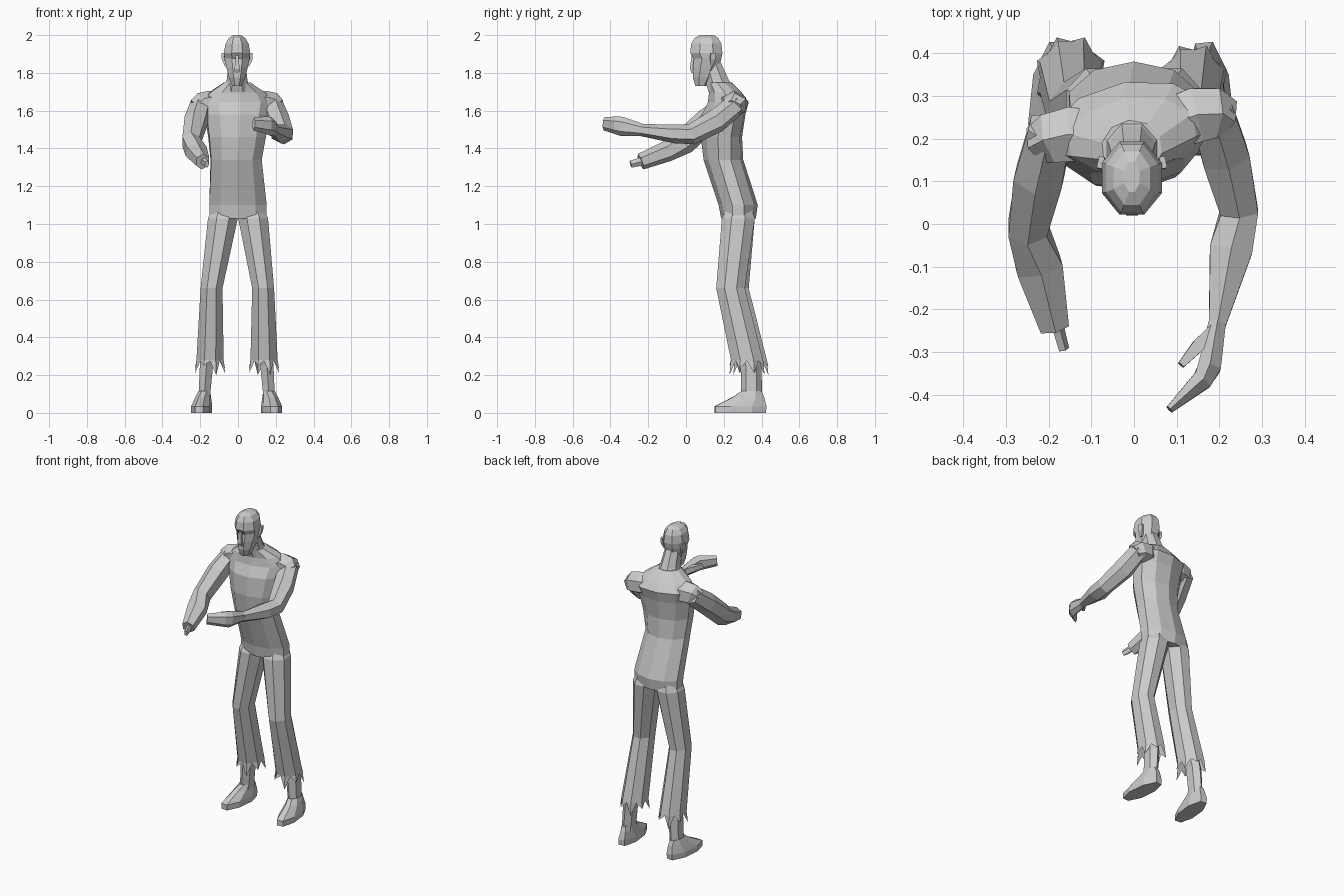
import bpy, bmesh, math
from mathutils import Vector, Matrix


def skin(name, rings, caps=(True, True), extra=None):
    """Bridge rings of equal length into one flat-shaded mesh."""
    bm = bmesh.new()
    vs = [[bm.verts.new(p) for p in r] for r in rings]
    n = len(vs[0])
    for a, b in zip(vs, vs[1:]):
        for i in range(n):
            j = (i + 1) % n
            bm.faces.new((a[i], a[j], b[j], b[i]))
    if caps[0]:
        bm.faces.new(vs[0][::-1])
    if caps[1]:
        bm.faces.new(vs[-1])
    if extra:
        extra(bm, vs)
    bmesh.ops.recalc_face_normals(bm, faces=bm.faces[:])
    me = bpy.data.meshes.new(name)
    bm.to_mesh(me)
    bm.free()
    ob = bpy.data.objects.new(name, me)
    bpy.context.collection.objects.link(ob)
    return ob


def unit_ring(n):
    k = 1 / math.cos(math.pi / n)
    return [(k * math.cos((i + .5) * math.tau / n), k * math.sin((i + .5) * math.tau / n))
            for i in range(n)]


def stack(name, secs, n=8, caps=(True, True), extra=None):
    """Level sections: z, centre x, half width, front y, back y, yaw in degrees."""
    rings = []
    for z, cx, rx, y0, y1, yaw in secs:
        rot = Matrix.Rotation(math.radians(yaw), 3, 'Z')
        c = Vector((cx, (y0 + y1) / 2, z))
        rings.append([c + rot @ Vector((rx * a, (y1 - y0) / 2 * b, 0)) for a, b in unit_ring(n)])
    return skin(name, rings, caps, extra)


def limb(name, path, n=6):
    """Sections square to a path: x, y, z, half width, half height."""
    pts = [Vector(p[:3]) for p in path]
    rings = []
    for i, p in enumerate(path):
        d = (pts[min(i + 1, len(pts) - 1)] - pts[max(i - 1, 0)]).normalized()
        side = d.cross(Vector((0, 0, 1))).normalized()
        up = side.cross(d)
        rings.append([pts[i] + side * p[3] * a + up * p[4] * b for a, b in unit_ring(n)])
    return skin(name, rings)


# Torn shirt, leaning forward with the shoulders twisted
stack("shirt", [
    (1.03, 0, .152, .19, .365, 0),
    (1.10, 0, .152, .178, .375, 0),
    (1.34, -.01, .134, .098, .298, 3),
    (1.46, -.005, .15, .083, .292, 6),
    (1.58, -.005, .168, .09, .31, 8),
    (1.645, -.005, .182, .12, .328, 9),
    (1.695, -.005, .148, .125, .292, 9),
    (1.75, -.005, .068, .115, .24, 6)], n=10)

# Neck
stack("neck", [
    (1.70, -.005, .075, .12, .265, 0),
    (1.76, -.005, .055, .10, .228, 0),
    (1.86, -.005, .044, .08, .182, 0)], n=8)

# Head with brow, nose and ears
stack("head", [
    (1.73, -.005, .026, .05, .115, 0),
    (1.775, -.005, .043, .036, .15, 0),
    (1.83, -.005, .057, .036, .175, 0),
    (1.875, -.005, .066, .042, .187, 0),
    (1.905, -.005, .070, .022, .193, 0),
    (1.955, -.005, .061, .028, .187, 0),
    (1.985, -.005, .043, .045, .17, 0),
    (2.0, -.005, .018, .075, .145, 0)])
stack("nose", [
    (1.80, -.005, .014, .03, .06, 0),
    (1.82, -.005, .014, .02, .06, 0),
    (1.895, -.005, .007, .03, .06, 0)], n=4)
for s in (-1, 1):
    stack("ear", [
        (1.835, s * .058 - .005, .006, .125, .14, 0),
        (1.87, s * .071 - .005, .007, .128, .155, s * 12),
        (1.905, s * .073 - .005, .007, .13, .158, s * 12)], n=4)

# Short sleeves, emerging from the shirt and tapering off the shoulders
limb("sleeve", [(.09, .235, 1.635, .06, .055), (.145, .255, 1.636, .064, .06),
                (.185, .26, 1.63, .058, .058), (.21, .25, 1.612, .046, .046)])
limb("sleeve", [(-.09, .205, 1.635, .06, .055), (-.15, .21, 1.636, .064, .06),
                (-.19, .203, 1.63, .058, .058), (-.22, .19, 1.608, .044, .048)])

# Whole arm and its hand
limb("arm", [
    (.178, .275, 1.64, .05, .05),
    (.213, .16, 1.545, .055, .055),
    (.246, .03, 1.475, .044, .048),
    (.227, -.06, 1.477, .05, .043),
    (.195, -.235, 1.497, .02, .028)])
limb("hand", [
    (.195, -.23, 1.497, .02, .028),
    (.176, -.335, 1.515, .027, .044),
    (.16, -.365, 1.522, .024, .042),
    (.083, -.434, 1.53, .009, .03)])
limb("thumb", [
    (.188, -.25, 1.505, .016, .018),
    (.15, -.285, 1.52, .015, .016),
    (.11, -.33, 1.53, .008, .011)], n=4)

# Severed arm with bare bone
limb("severed_arm", [
    (-.195, .225, 1.635, .05, .05),
    (-.222, .11, 1.545, .057, .058),
    (-.249, -.01, 1.435, .045, .058),
    (-.222, -.10, 1.385, .054, .048),
    (-.187, -.24, 1.33, .034, .038)])
limb("bone", [(-.185, -.22, 1.335, .013, .02), (-.165, -.293, 1.317, .011, .016)], n=5)


# Ragged points hanging from the trouser hem
def ragged(bm, rings):
    hem = rings[-1]
    mid = sum((v.co for v in hem), Vector()) / len(hem)
    drops = (.07, .035, .08, .04, .07, .03, .08, .045)
    tips = []
    for v, d in zip(hem, drops):
        out = mid + (v.co - mid) * 1.1
        tips.append(bm.verts.new((out.x, out.y, v.co.z - d)))
    for i, v in enumerate(hem):
        j = (i + 1) % len(hem)
        notch = bm.verts.new((v.co + hem[j].co) / 2 - Vector((0, 0, .005)))
        bm.faces.new((v, tips[i], notch))
        bm.faces.new((v, notch, hem[j]))
        bm.faces.new((hem[j], notch, tips[j]))


# Trouser legs, shins and feet; dy sets the far leg slightly back
for s, knee, cuff, foot, dy in ((-1, .14, .148, .192, .02), (1, .133, .138, .178, 0)):
    stack("trouser_leg", [
        (1.09, s * .075, .055, .22, .345, 0),
        (1.03, s * .080, .079, .19, .364, 0),
        (.66, s * knee, .058, .16 + dy, .312 + dy, 0),
        (.28, s * cuff, .072, .238 + dy, .408 + dy, 0)],
        caps=(True, False), extra=ragged)
    stack("shin", [
        (.36, s * cuff, .037, .265 + dy, .36 + dy, 0),
        (.25, s * (foot - .025), .035, .297, .392, 0),
        (.11, s * (foot - .015), .031, .298, .395, 0),
        (.05, s * (foot - .01), .034, .29, .40, 0)], n=6)
    stack("foot", [
        (0, s * foot, .05, .152, .422, s * 6),
        (.035, s * foot, .05, .152, .425, s * 6),
        (.085, s * (foot - .008), .038, .25, .412, s * 6),
        (.115, s * (foot - .013), .031, .292, .40, 0)])
